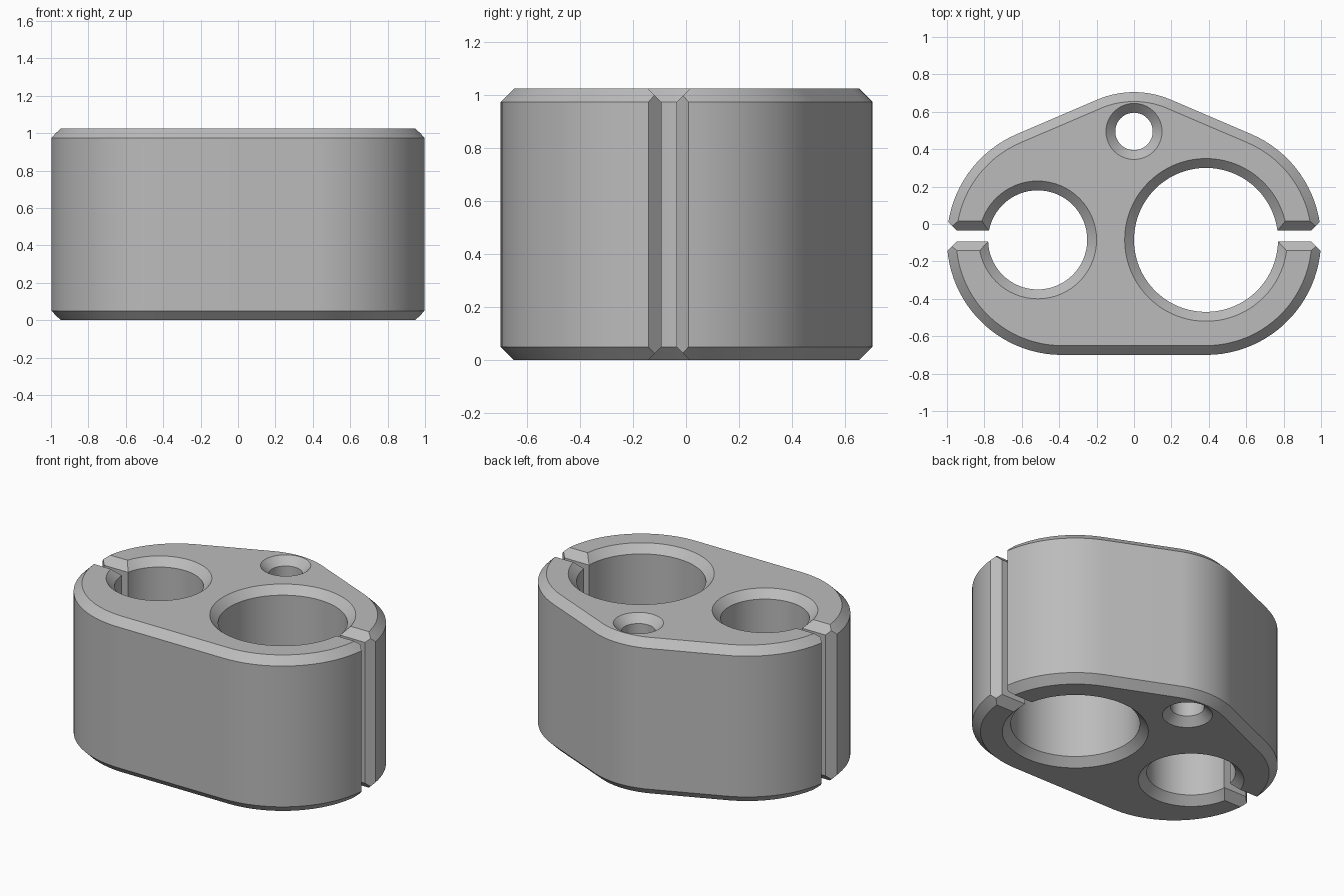
import bpy
import math

HEIGHT = 1.025
CHAMFER = 0.05
CENTRE_Y = -0.085   # line of the two big holes
SLOT_Y = -0.064
SLOT_HALF = 0.029

default = bpy.data.objects.get("Cube")
if default:
    bpy.data.objects.remove(default, do_unlink=True)

grey = bpy.data.materials.new("plain grey")
grey.use_nodes = True
grey.diffuse_color = (0.5, 0.5, 0.5, 1)
grey.node_tree.nodes["Principled BSDF"].inputs["Base Color"].default_value = grey.diffuse_color


def loft(name, rings):
    """Solid through matching counter-clockwise rings, capped at both ends."""
    n = len(rings[0])
    verts = [p for ring in rings for p in ring]
    faces = [tuple(reversed(range(n))), tuple(range(len(verts) - n, len(verts)))]
    for k in range(len(rings) - 1):
        a, b = k * n, (k + 1) * n
        for i in range(n):
            j = (i + 1) % n
            faces.append((a + i, a + j, b + j, b + i))
    mesh = bpy.data.meshes.new(name)
    mesh.from_pydata(verts, [], faces)
    mesh.materials.append(grey)
    obj = bpy.data.objects.new(name, mesh)
    bpy.context.collection.objects.link(obj)
    return obj


def arc(cx, cy, r, start, end, steps):
    angles = [start + (end - start) * i / steps for i in range(steps + 1)]
    return [(cx + r * math.cos(a), cy + r * math.sin(a)) for a in angles]


# Outline: two large end arcs, joined by tangents to a shallow rear arc
END_X, END_R = 0.385, 0.615
REAR_Y, REAR_R = 0.205, 0.5
rise = REAR_Y - CENTRE_Y
slope = math.atan2(rise, END_X) - math.asin((END_R - REAR_R) / math.hypot(END_X, rise))


def outline(inset, z):
    right = math.pi / 2 - slope
    left = math.pi / 2 + slope
    points = arc(END_X, CENTRE_Y, END_R - inset, -math.pi / 2, right, 40)
    points += arc(0, REAR_Y, REAR_R - inset, right, left, 16)
    points += arc(-END_X, CENTRE_Y, END_R - inset, left, math.pi * 1.5, 40)
    return [(x, y, z) for x, y in points]


# Main block with chamfered top and bottom rims
body = loft("clamp_body", [outline(CHAMFER, 0), outline(0, CHAMFER),
                           outline(0, HEIGHT - CHAMFER), outline(CHAMFER, HEIGHT)])

EXTRA = 0.05        # how far cutters reach past the block
levels = [(-EXTRA, CHAMFER + EXTRA), (CHAMFER, 0),
          (HEIGHT - CHAMFER, 0), (HEIGHT + EXTRA, CHAMFER + EXTRA)]


# Countersunk hole cutters
def hole(name, x, y, radius, sides):
    rings = []
    for z, flare in levels:
        circle = arc(x, y, radius + flare, 0, 2 * math.pi, sides)[:-1]
        rings.append([(px, py, z) for px, py in circle])
    return loft(name, rings)


cutters = [hole("large_hole", 0.385, CENTRE_Y, 0.385, 80),
           hole("medium_hole", -0.515, CENTRE_Y, 0.265, 64),
           hole("small_hole", 0, 0.495, 0.1, 40)]


def slab(x0, x1, half, z):
    return [(x0, SLOT_Y - half, z), (x1, SLOT_Y - half, z),
            (x1, SLOT_Y + half, z), (x0, SLOT_Y + half, z)]


# Side slots: flared at the top and bottom, and along the outer vertical edges
for side, inner in (("left", 0.55), ("right", -0.6)):
    sign = 1 if side == "left" else -1
    x0, x1 = sorted((inner, sign * 1.1))
    cutters.append(loft(side + "_slot",
                        [slab(x0, x1, SLOT_HALF + f, z) for z, f in levels]))
    mouth = []
    for z in (-EXTRA, HEIGHT + EXTRA):
        ring = [(sign * x, SLOT_Y + s * (SLOT_HALF + f), z)
                for x, f, s in ((0.948, 0, -1), (1.048, 0.1, -1),
                                (1.048, 0.1, 1), (0.948, 0, 1))]
        mouth.append(ring if sign > 0 else ring[::-1])
    cutters.append(loft(side + "_slot_mouth", mouth))

# Cut everything out of the block, then drop the cutters
bpy.ops.object.select_all(action="DESELECT")
bpy.context.view_layer.objects.active = body
body.select_set(True)
for cutter in cutters:
    cutter.hide_render = True
    mod = body.modifiers.new(cutter.name, "BOOLEAN")
    mod.operation = "DIFFERENCE"
    mod.solver = "EXACT"
    mod.object = cutter
    bpy.ops.object.modifier_apply(modifier=mod.name)
for cutter in cutters:
    bpy.data.objects.remove(cutter, do_unlink=True)

bpy.ops.object.shade_smooth_by_angle(angle=math.radians(25))
